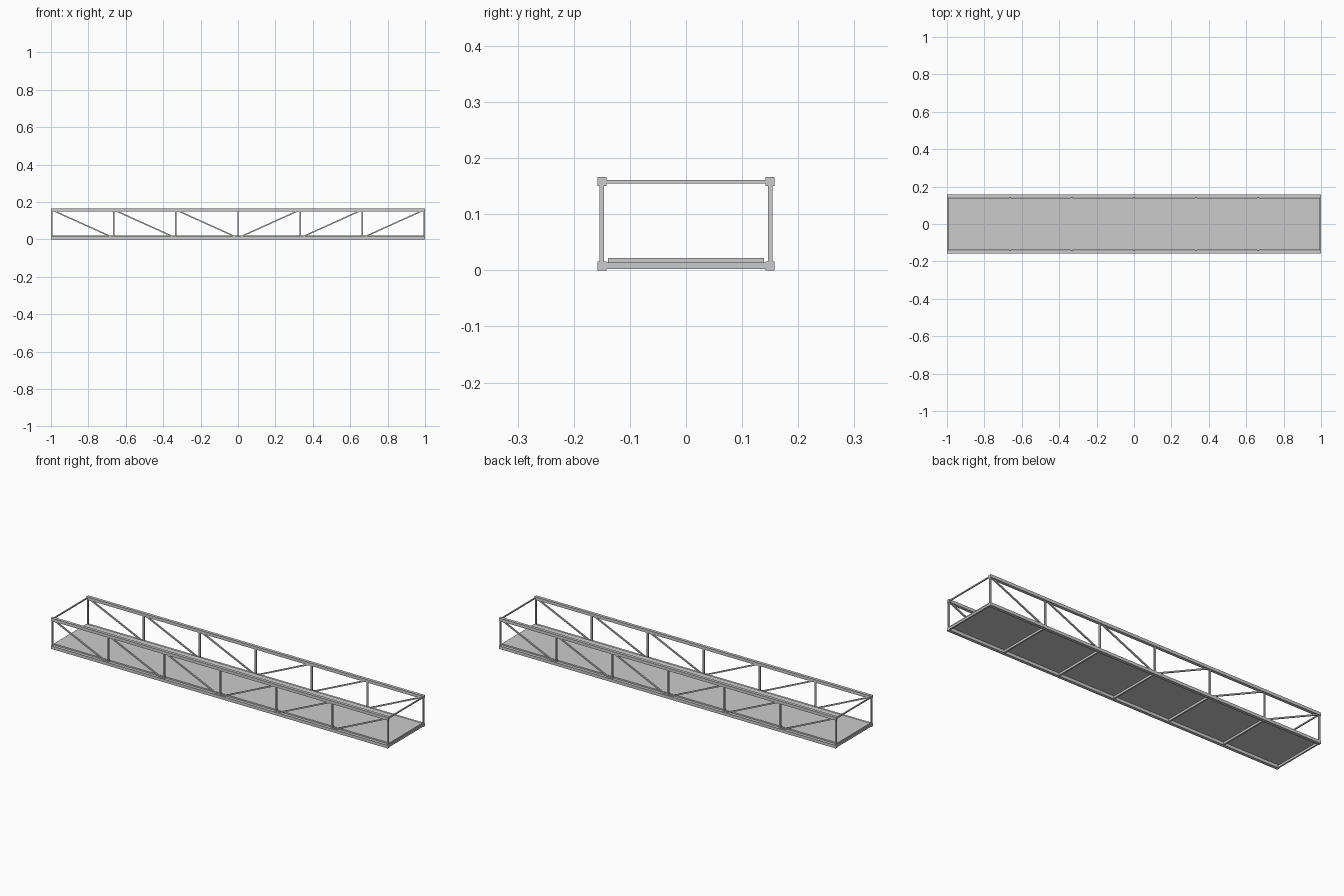
import bpy
from mathutils import Vector

if "Cube" in bpy.data.objects:
    bpy.data.objects.remove(bpy.data.objects["Cube"])

HALF = 0.996            # outer panel points
PANEL = HALF / 3        # six equal panels
SIDE = 0.15             # truss plane offset
LOW, HIGH = 0.008, 0.158


def bar(name, a, b, width, depth):
    """Rectangular bar from a to b; width lies across, depth lies upright."""
    a, b = Vector(a), Vector(b)
    d = (b - a).normalized()
    ref = Vector((0, 1, 0)) if abs(d.y) < 0.9 else Vector((1, 0, 0))
    u = ref * (width / 2)
    v = d.cross(ref).normalized() * (depth / 2)
    verts = [p + s * u + t * v for p in (a, b)
             for s, t in ((-1, -1), (1, -1), (1, 1), (-1, 1))]
    faces = [(3, 2, 1, 0), (4, 5, 6, 7)]
    faces += [(i, (i + 1) % 4, (i + 1) % 4 + 4, i + 4) for i in range(4)]
    mesh = bpy.data.meshes.new(name)
    mesh.from_pydata(verts, [], faces)
    # make the outward direction consistent
    import bmesh
    bm = bmesh.new()
    bm.from_mesh(mesh)
    bmesh.ops.recalc_face_normals(bm, faces=bm.faces)
    bm.to_mesh(mesh)
    bm.free()
    obj = bpy.data.objects.new(name, mesh)
    bpy.context.collection.objects.link(obj)
    return obj


nodes = [i * PANEL for i in range(-3, 4)]

# Two side trusses
for label, y in (("front", -SIDE), ("back", SIDE)):
    bar(label + "_bottom_chord", (-1, y, LOW), (1, y, LOW), 0.016, 0.016)
    bar(label + "_top_chord", (-1, y, HIGH), (1, y, HIGH), 0.016, 0.016)
    for x in nodes:
        bar(label + "_vertical", (x, y, LOW), (x, y, HIGH), 0.008, 0.008)
    # Diagonals fall toward midspan
    for s in (-1, 1):
        for i in range(3):
            bar(label + "_diagonal", (s * (i + 1) * PANEL, y, HIGH),
                (s * i * PANEL, y, LOW), 0.007, 0.007)

# Floor beams at every panel point
for x in nodes:
    bar("floor_beam", (x, -SIDE, LOW), (x, SIDE, LOW), 0.008, 0.011)

# Portal struts across the top at both ends
for x in (-HALF, HALF):
    bar("portal_strut", (x, -SIDE, HIGH), (x, SIDE, HIGH), 0.006, 0.006)

# Deck slab resting on the floor beams
bar("deck", (-HALF, 0, 0.0175), (HALF, 0, 0.0175), 0.278, 0.008)
